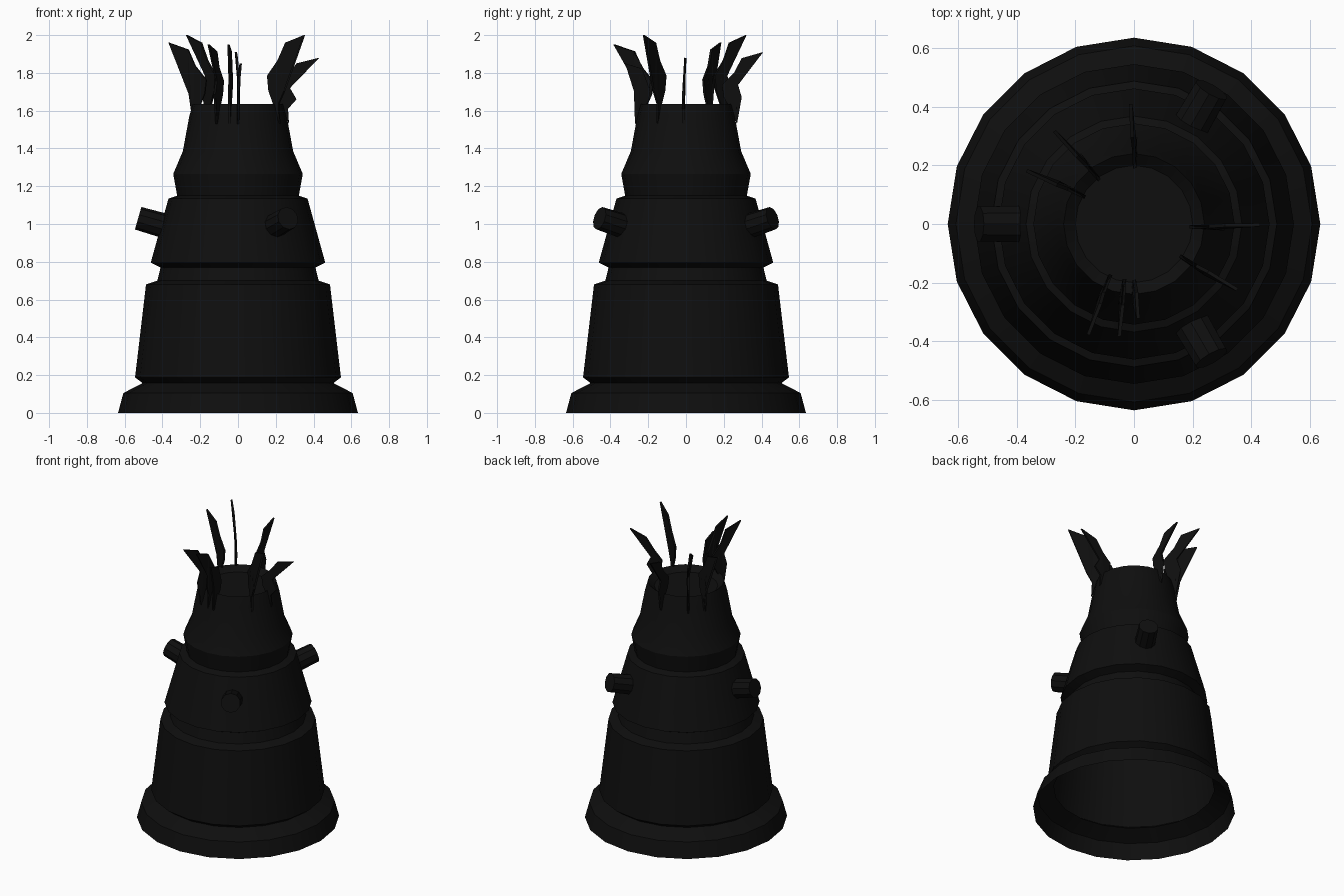
import bpy
import bmesh
import math
from mathutils import Matrix, Vector

default = bpy.data.objects.get("Cube")
if default:
    bpy.data.objects.remove(default)

black = bpy.data.materials.new("soot_black")
black.use_nodes = True
colour = (0.0045, 0.0045, 0.0045, 1)
black.diffuse_color = colour
black.node_tree.nodes["Principled BSDF"].inputs["Base Color"].default_value = colour


def make_object(name, bm, smooth=False):
    mesh = bpy.data.meshes.new(name)
    bm.to_mesh(mesh)
    bm.free()
    mesh.materials.append(black)
    obj = bpy.data.objects.new(name, mesh)
    bpy.context.collection.objects.link(obj)
    if smooth:
        bpy.ops.object.select_all(action="DESELECT")
        obj.select_set(True)
        bpy.context.view_layer.objects.active = obj
        bpy.ops.object.shade_smooth_by_angle(angle=math.radians(30))
    return obj


def lathe(name, profile, sides=20, cap=False):
    """Revolve (radius, height) points around z."""
    bm = bmesh.new()
    rings = []
    for r, z in profile:
        rings.append([bm.verts.new((r * math.cos(a), r * math.sin(a), z))
                      for a in (math.tau * i / sides for i in range(sides))])
    for low, high in zip(rings, rings[1:]):
        for i in range(sides):
            j = (i + 1) % sides
            bm.faces.new((low[i], low[j], high[j], high[i]))
    if cap:
        bm.faces.new(rings[-1])
    return make_object(name, bm, smooth=True)


# Stepped tower body, open underneath, with a shallow dish on top
lathe("tower_body", [
    (0.635, 0), (0.607, 0.105), (0.505, 0.158), (0.545, 0.188),
    (0.487, 0.68), (0.427, 0.70), (0.41, 0.77), (0.462, 0.795),
    (0.368, 1.135), (0.322, 1.15), (0.343, 1.265), (0.292, 1.385),
    (0.258, 1.57), (0.24, 1.635), (0.2, 1.6)], cap=True)


# Three short pegs set square to the sloping collar
def peg(name, degrees):
    angle, tilt = math.radians(degrees), math.radians(16)
    axis = Vector((math.cos(angle) * math.cos(tilt),
                   math.sin(angle) * math.cos(tilt), math.sin(tilt)))
    foot = Vector((0.37 * math.cos(angle), 0.37 * math.sin(angle), 0.985))
    turn = axis.to_track_quat("Z", "Y").to_matrix().to_4x4()
    bm = bmesh.new()
    bmesh.ops.create_cone(bm, cap_ends=True, segments=10, radius1=0.066,
                          radius2=0.062, depth=0.17,
                          matrix=Matrix.Translation(foot + axis * 0.08) @ turn)
    make_object(name, bm, smooth=True)


for name, degrees in (("right_peg", 180), ("back_peg", 60), ("front_peg", -60)):
    peg(name, degrees)

# Jagged upright blades standing radially around the rim
BLADE = [(0.27, 1.53), (0.265, 1.61), (0.31, 1.66), (0.275, 1.72),
         (0.43, 1.88), (0.31, 1.85), (0.255, 1.78), (0.235, 1.70),
         (0.19, 1.72), (0.2, 1.66), (0.235, 1.60)]


def blade(name, degrees, top, reach):
    angle = math.radians(degrees)
    stretch = (top - 1.53) / 0.35
    bm = bmesh.new()
    verts = []
    for r, z in BLADE:
        out = r if r < 0.3 else r * reach
        # The upper part twists slightly off the radial plane
        a = angle + max(0, z - 1.7) * 0.25
        verts.append(bm.verts.new((out * math.cos(a), out * math.sin(a),
                                   1.53 + (z - 1.53) * stretch)))
    face = bm.faces.new(verts)
    bmesh.ops.triangulate(bm, faces=[face])
    obj = make_object(name, bm)
    solid = obj.modifiers.new("thickness", "SOLIDIFY")
    solid.thickness = 0.012
    solid.offset = 0


blades = [(-3, 1.88, 1.0), (89, 1.91, 0.95), (128, 2.0, 0.97),
          (151, 1.96, 0.95), (-115, 1.95, 0.95), (-100, 1.95, 0.9),
          (-90, 1.85, 0.75), (-35, 2.0, 0.97)]
for number, (degrees, top, reach) in enumerate(blades, 1):
    blade(f"crown_blade_{number}", degrees, top, reach)
